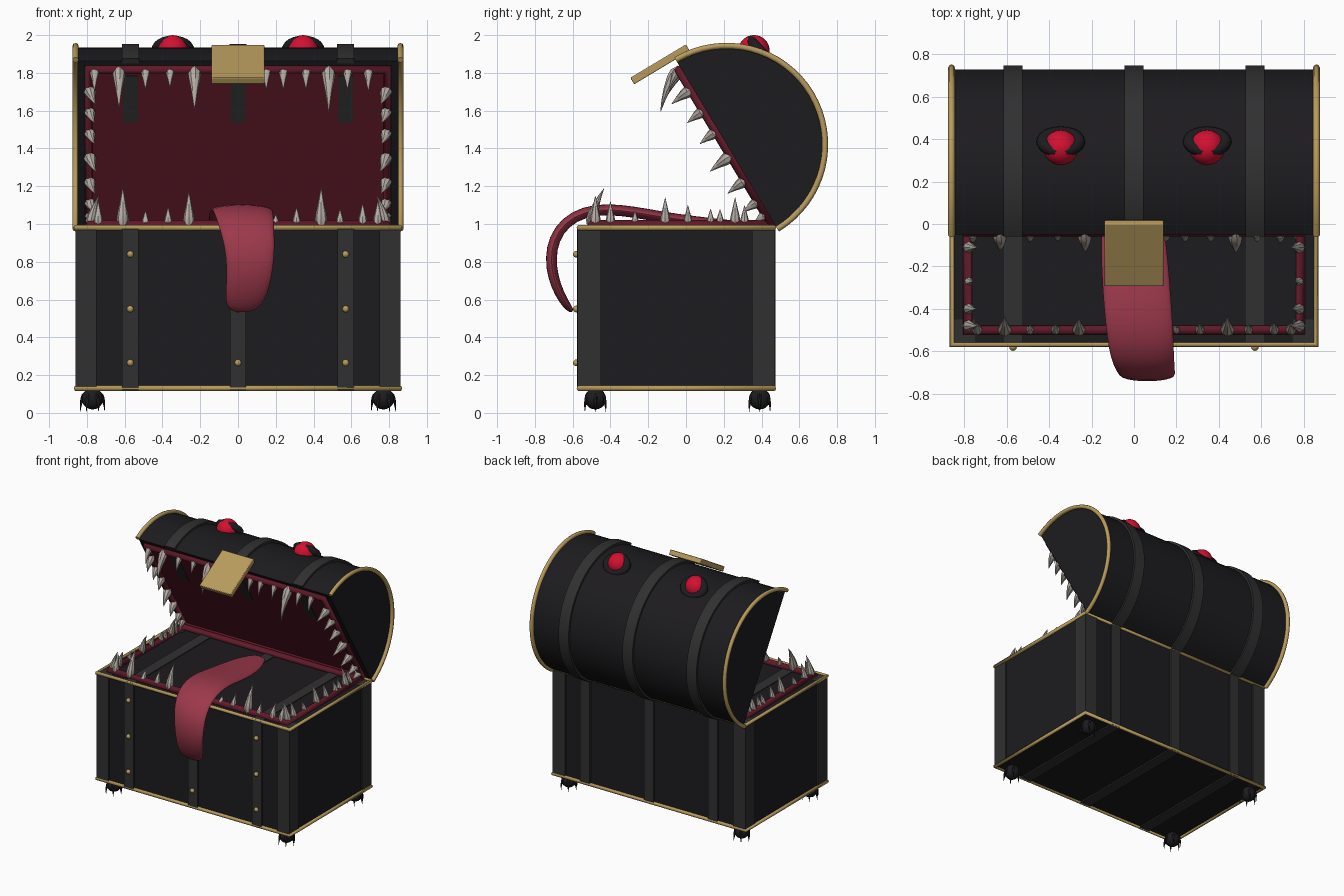
import bpy, bmesh, math
from mathutils import Vector, Matrix

if "Cube" in bpy.data.objects:
    bpy.data.objects.remove(bpy.data.objects["Cube"])


def mat(name, r, g, b):
    m = bpy.data.materials.new(name)
    m.diffuse_color = (r, g, b, 1)
    m.use_nodes = True
    m.node_tree.nodes["Principled BSDF"].inputs["Base Color"].default_value = m.diffuse_color
    return m


BLACK = mat("black_wood", .012, .011, .013)
IRON = mat("dark_iron", .03, .03, .031)
GOLD = mat("brass", .48, .33, .11)
FLESH = mat("mouth_flesh", .12, .010, .022)
TONGUE = mat("tongue_flesh", .33, .04, .07)
BONE = mat("bone", .45, .40, .36)
RED = mat("eye_red", .65, .005, .03)


def finish(name, bm, m, smooth=True):
    bmesh.ops.recalc_face_normals(bm, faces=bm.faces)
    me = bpy.data.meshes.new(name)
    bm.to_mesh(me)
    bm.free()
    o = bpy.data.objects.new(name, me)
    bpy.context.collection.objects.link(o)
    me.materials.append(m)
    if smooth:
        bpy.ops.object.select_all(action='DESELECT')
        o.select_set(True)
        bpy.context.view_layer.objects.active = o
        bpy.ops.object.shade_smooth_by_angle(angle=math.radians(40))
    return o


def prism(name, pts, x0, x1, m):
    """Extrude a (y, z) outline along x."""
    bm = bmesh.new()
    f = bm.faces.new([bm.verts.new((x0, y, z)) for y, z in pts])
    r = bmesh.ops.extrude_face_region(bm, geom=[f])
    vs = [v for v in r["geom"] if isinstance(v, bmesh.types.BMVert)]
    bmesh.ops.translate(bm, verts=vs, vec=(x1 - x0, 0, 0))
    return finish(name, bm, m)


def box(name, x0, x1, y0, y1, z0, z1, m):
    return prism(name, [(y0, z0), (y1, z0), (y1, z1), (y0, z1)], x0, x1, m)


def tube(name, pts, r, m, cyclic=False):
    cu = bpy.data.curves.new(name, 'CURVE')
    cu.dimensions = '3D'
    cu.bevel_depth, cu.bevel_resolution, cu.use_fill_caps = r, 2, True
    s = cu.splines.new('POLY')
    s.points.add(len(pts) - 1)
    for p, c in zip(s.points, pts):
        p.co = (*c, 1)
    s.use_cyclic_u = cyclic
    cu.materials.append(m)
    o = bpy.data.objects.new(name, cu)
    bpy.context.collection.objects.link(o)
    bpy.ops.object.select_all(action='DESELECT')
    o.select_set(True)
    bpy.context.view_layer.objects.active = o
    bpy.ops.object.convert(target='MESH')
    return o


def loft(bm, rings):
    vr = [[bm.verts.new(p) for p in ring] for ring in rings]
    n = len(vr[0])
    for a, b in zip(vr, vr[1:]):
        for i in range(n):
            bm.faces.new((a[i], a[(i + 1) % n], b[(i + 1) % n], b[i]))
    bm.faces.new(vr[0])
    bm.faces.new(vr[-1])


def fang(bm, base, d, length, r, bend):
    """Curved pointed cone: base point, direction, length, radius, sideways bend."""
    d = Vector(d).normalized()
    p = d.orthogonal().normalized()
    q = d.cross(p)
    rings = []
    for t, k in ((-.1, .6), (.1, 1), (.3, .85), (.55, .55), (.8, .27), (1, .03)):
        c = Vector(base) + d * length * t + Vector(bend) * length * t * t
        rings.append([c + (p * math.cos(a) + q * math.sin(a)) * r * k
                      for a in [i * math.tau / 8 for i in range(8)]])
    loft(bm, rings)


# Lid frame: a runs from hinge to lip, b points outward from the opening
HINGE, U, V = (.48, .98), (-.515, .857), (.857, .515)


def lid(a, b):
    return (HINGE[0] + a * U[0] + b * V[0], HINGE[1] + a * U[1] + b * V[1])


def arc(r, n=32):
    return [lid(.515 - r * math.cos(math.pi * i / n), r * math.sin(math.pi * i / n))
            for i in range(n + 1)]


# Chest body, corner posts and gold rims
box("chest_body", -.85, .85, -.565, .46, .13, .98, BLACK)
for s, n in ((-1, "left"), (1, "right")):
    for y0, y1, f in ((-.575, -.45, "front"), (.35, .472, "back")):
        x0, x1 = sorted((s * .75, s * .86))
        box(f"{n}_{f}_corner_post", x0, x1, y0, y1, .13, .982, IRON)
for z, n in ((.13, "bottom_rim"), (.98, "top_rim")):
    tube(n, [(-.858, -.568, z), (.858, -.568, z), (.858, .466, z), (-.858, .466, z)], .015, GOLD, True)

# Domed lid with mouth lining, gum and end hoops
prism("lid_dome", arc(.515), -.85, .85, BLACK)
prism("mouth_lining", [lid(.03, .01), lid(.99, .01), lid(.99, -.006), lid(.03, -.006)], -.8, .8, FLESH)
tube("upper_gum", [(x, *lid(a, -.01)) for x, a in ((-.79, .03), (.79, .03), (.79, .985), (-.79, .985))],
     .027, FLESH, True)
for s, n in ((-1, "left"), (1, "right")):
    tube(f"{n}_lid_hoop", [(s * .86, *p) for p in arc(.522)], .016, GOLD)
tube("lower_gum", [(-.785, -.5, .99), (.785, -.5, .99), (.785, .42, .99), (-.785, .42, .99)], .03, FLESH, True)

# Iron straps and rivets
for x, n in ((-.57, "left"), (0, "middle"), (.57, "right")):
    box(f"{n}_body_strap", x - .043, x + .043, -.577, .474, .12, .986, IRON)
    prism(f"{n}_lid_strap", arc(.532) + arc(.5)[::-1], x - .045, x + .045, IRON)
    prism(f"{n}_inner_strap", [lid(.655, 0), lid(.945, 0), lid(.945, -.01), lid(.655, -.01)],
          x - .04, x + .04, IRON)
    bm = bmesh.new()
    for z in (.265, .55, .84):
        bmesh.ops.create_uvsphere(bm, u_segments=12, v_segments=8, radius=.018,
                                  matrix=Matrix.Translation((x, -.58, z)))
    finish(f"{n}_rivets", bm, GOLD)

# Latch plate hanging from the lip
o = prism("latch_plate", [lid(1.04, .088), lid(1.08, .088), lid(1.08, -.255), lid(1.04, -.255)], -.14, .14, GOLD)
bv = o.modifiers.new("bevel", 'BEVEL')
bv.width, bv.segments = .005, 2

# Eyes with heavy lids
for s, n in ((-1, "left"), (1, "right")):
    bm = bmesh.new()
    bmesh.ops.create_uvsphere(bm, u_segments=24, v_segments=16, radius=.083,
                              matrix=Matrix.Translation((s * .345, .36, 1.917)))
    finish(f"{n}_eye", bm, RED)
    M = Matrix.Translation((s * .345, .388, 1.92)) @ Matrix.Rotation(math.radians(-48), 4, 'X')
    bm = bmesh.new()
    rings = []
    for i in range(25):
        t = i * math.tau / 24
        rings.append([M @ Vector(((.082 + .033 * math.cos(f)) * math.cos(t),
                                  (.064 + .03 * math.cos(f)) * math.sin(t), .03 * math.sin(f)))
                      for f in [j * math.tau / 10 for j in range(10)]])
    loft(bm, rings)
    bmesh.ops.remove_doubles(bm, verts=bm.verts, dist=1e-5)
    finish(f"{n}_eyelid", bm, BLACK)

# Lower teeth: front row (x, length), then side rows (y, length)
bm = bmesh.new()
for x, l in ((-.74, .12), (-.61, .19), (-.49, .07), (-.37, .09), (-.26, .17), (.2, .05),
             (.31, .09), (.44, .19), (.54, .08), (.66, .11), (.74, .12)):
    fang(bm, (x, -.5, 1.0), (0, .1, 1), l, .014 + .1 * l, (0, .25, 0))
for s in (-1, 1):
    for y, l in ((-.48, .15), (-.4, .12), (-.27, .07), (-.11, .14), (.01, .1), (.13, .08),
                 (.18, .08), (.26, .14), (.31, .1)):
        fang(bm, (s * .78, y, 1.0), (s * -.1, 0, 1), l, .014 + .1 * l, (s * -.2, 0, 0))
finish("lower_teeth", bm, BONE)

# Upper teeth
bm = bmesh.new()
down = Vector((0, -V[0], -V[1]))
inward = Vector((0, -U[0], -U[1]))
for x, l in ((-.76, .1), (-.63, .18), (-.49, .09), (-.36, .08), (-.23, .19), (.15, .09),
             (.24, .09), (.36, .09), (.48, .2), (.58, .09), (.69, .1)):
    fang(bm, (x, *lid(.98, -.02)), down + inward * .3, l, .014 + .11 * l, inward * .4)
for s in (-1, 1):
    for a, l in ((.86, .12), (.73, .1), (.6, .1), (.45, .13), (.3, .11), (.17, .09), (.09, .07)):
        fang(bm, (s * .785, *lid(a, -.02)), down + Vector((s * -.1, 0, 0)), l, .018 + .12 * l,
             inward * .1 + Vector((s * -.15, 0, 0)))
finish("upper_teeth", bm, BONE)

# Tongue: (x, y, z, half width, half thickness) along its path
path = [(-.02, .32, 1.0, .05, .012), (-.02, .2, 1.005, .11, .02), (-.01, .05, 1.015, .145, .026),
        (0, -.12, 1.035, .16, .03), (.01, -.28, 1.065, .163, .03), (.02, -.42, 1.08, .163, .03),
        (.03, -.54, 1.065, .16, .03), (.04, -.64, 1.01, .152, .03), (.057, -.70, .92, .14, .03),
        (.065, -.717, .82, .13, .03), (.06, -.705, .72, .122, .029), (.045, -.67, .63, .114, .026),
        (.03, -.63, .565, .095, .022), (.02, -.6, .535, .05, .012)]
rings = []
for i, (x, y, z, w, h) in enumerate(path):
    a, b = path[max(i - 1, 0)], path[min(i + 1, len(path) - 1)]
    t = Vector((0, b[1] - a[1], b[2] - a[2])).normalized()
    nrm = Vector((0, -t.z, t.y))
    rings.append([Vector((x, y, z)) + Vector((w * math.cos(f), 0, 0)) + nrm * h * math.sin(f)
                  for f in [j * math.tau / 16 for j in range(16)]])
bm = bmesh.new()
loft(bm, rings)
o = finish("tongue", bm, TONGUE)
sd = o.modifiers.new("smooth", 'SUBSURF')
sd.levels = sd.render_levels = 1

# Clawed ball feet
for sx, n in ((-1, "left"), (1, "right")):
    for y, f in ((-.48, "front"), (.39, "back")):
        bm = bmesh.new()
        c = Vector((sx * .77, y, .075))
        bmesh.ops.create_uvsphere(bm, u_segments=16, v_segments=10, radius=.057, matrix=Matrix.Translation(c))
        for i in range(6):
            a = i * math.tau / 6
            d = Vector((math.cos(a), math.sin(a), 0))
            fang(bm, c + d * .04 + Vector((0, 0, .025)), d * .5 + Vector((0, 0, -.7)), .1, .013,
                 d * -.35 + Vector((0, 0, -.15)))
        finish(f"{n}_{f}_foot", bm, BLACK)
